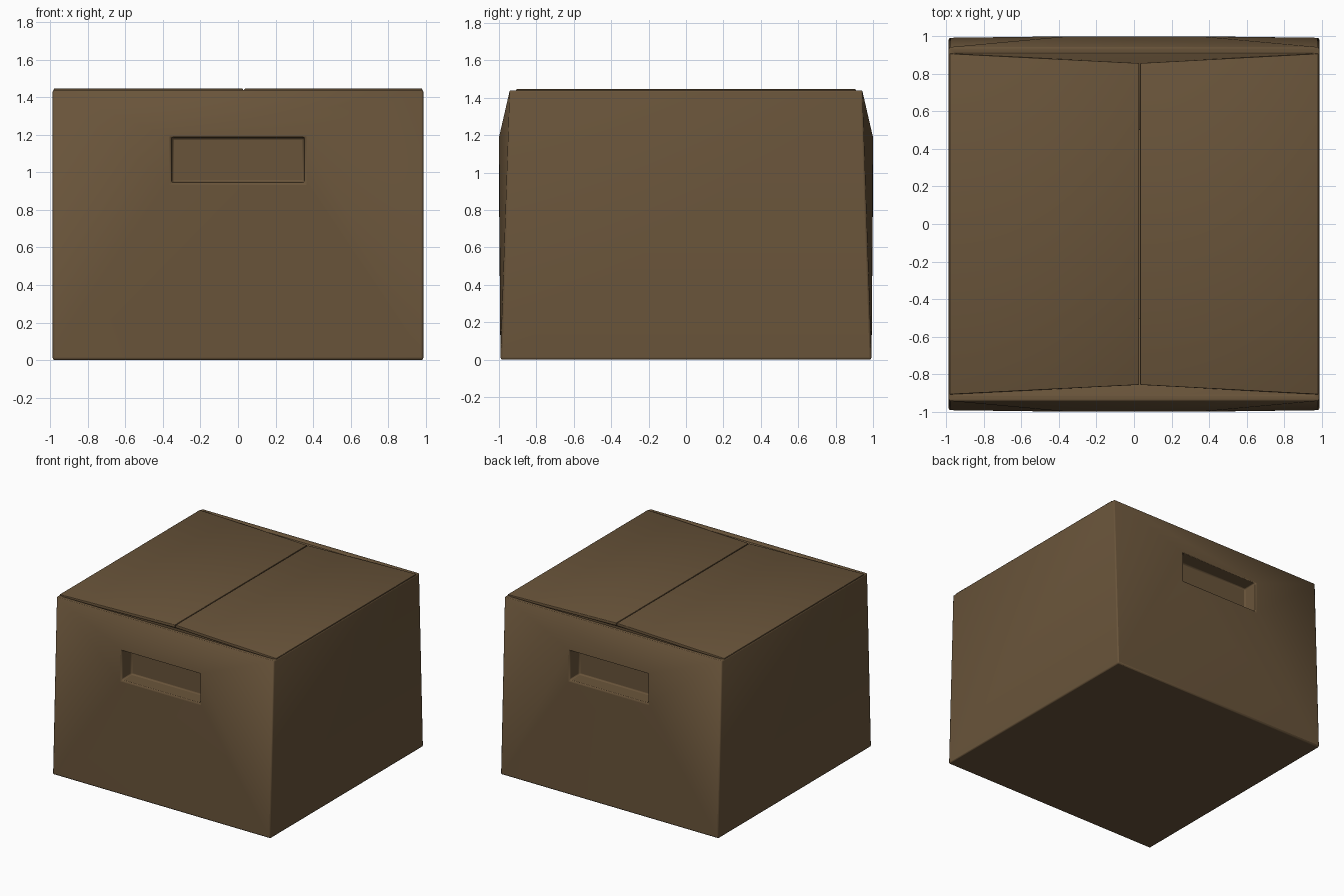
import bpy, bmesh
from math import radians

if "Cube" in bpy.data.objects:
    bpy.data.objects.remove(bpy.data.objects["Cube"])

card = bpy.data.materials.new("cardboard")
card.diffuse_color = (0.14, 0.088, 0.042, 1)
card.use_nodes = True
card.node_tree.nodes["Principled BSDF"].inputs["Base Color"].default_value = card.diffuse_color


def finish(bm, name, thickness, bevel):
    """Turn a sheet of card into a thick, softly bevelled object."""
    bmesh.ops.recalc_face_normals(bm, faces=bm.faces)
    me = bpy.data.meshes.new(name)
    bm.to_mesh(me)
    bm.free()
    me.materials.append(card)
    ob = bpy.data.objects.new(name, me)
    bpy.context.collection.objects.link(ob)
    bpy.context.view_layer.objects.active = ob
    ob.select_set(True)
    bpy.ops.object.shade_smooth_by_angle(angle=radians(30))
    ob.select_set(False)
    s = ob.modifiers.new("thickness", 'SOLIDIFY')
    s.thickness, s.offset, s.use_even_offset = thickness, -1, True
    b = ob.modifiers.new("soft_edges", 'BEVEL')
    b.width, b.segments, b.limit_method = bevel, 2, 'ANGLE'
    b.angle_limit = radians(30)
    return ob


def rect(bm, x, y0, y1, z0, z1):
    """Upright rectangle: lower edge at y0, upper edge at y1."""
    return [bm.verts.new(c) for c in
            ((-x, y0, z0), (x, y0, z0), (x, y1, z1), (-x, y1, z1))]


def bridge(bm, a, b):
    for i in range(4):
        j = (i + 1) % 4
        bm.faces.new((a[i], a[j], b[j], b[i]))


# Box body: bulging end panels with handle pockets, flat sides, bottom
bm = bmesh.new()
ends = []
for s in (-1, 1):
    outer = rect(bm, 0.987, s * 0.992, s * 0.942, 0, 1.44)
    rim = rect(bm, 0.355, s, s, 0.945, 1.188)
    pocket = rect(bm, 0.35, s * 0.88, s * 0.88, 0.95, 1.183)
    bridge(bm, outer, rim)
    bridge(bm, rim, pocket)
    bm.faces.new(pocket)
    ends.append(outer)
f, k = ends
for i, j in ((0, 1), (1, 2), (3, 0)):
    bm.faces.new((f[i], f[j], k[j], k[i]))
finish(bm, "box_body", 0.035, 0.01)

# Inner end flaps, sloping down into the box
for s, name in ((-1, "front_inner_flap"), (1, "back_inner_flap")):
    bm = bmesh.new()
    bm.faces.new([bm.verts.new(c) for c in
                  ((-0.95, s * 0.92, 1.432), (0.95, s * 0.92, 1.432),
                   (0.95, s * 0.5, 1.23), (-0.95, s * 0.5, 1.23))])
    finish(bm, name, 0.02, 0.004)

# Two top flaps meeting at a seam, ends tapering towards it
for s, seam, name in ((-1, 0.027, "left_top_flap"), (1, 0.033, "right_top_flap")):
    bm = bmesh.new()
    face = bm.faces.new([bm.verts.new(c) for c in
                         ((s * 0.982, -0.908, 1.446), (seam, -0.857, 1.446),
                          (seam, 0.857, 1.446), (s * 0.982, 0.908, 1.446))])
    face.normal_update()
    finish(bm, name, 0.024, 0.004)

# Keep the flat sheets facing upward so thickness grows downward
for ob in bpy.data.objects:
    if "flap" in ob.name and ob.data.polygons[0].normal.z < 0:
        ob.data.flip_normals()
